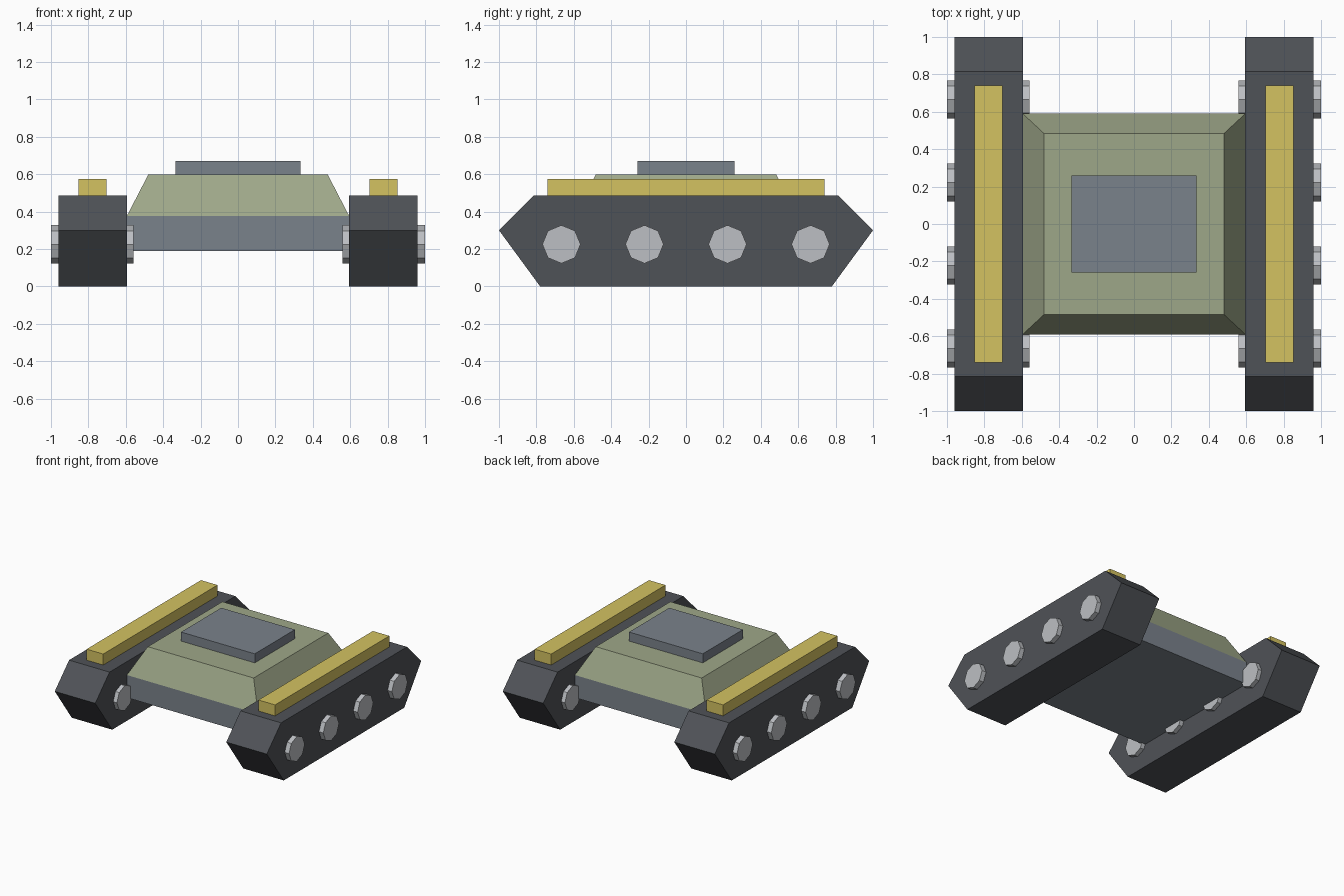
import bpy, bmesh, math
from mathutils import Matrix

if "Cube" in bpy.data.objects:
    bpy.data.objects.remove(bpy.data.objects["Cube"])


def material(name, rgb):
    lin = [(c / 255 / 12.92) if c / 255 <= 0.04045 else ((c / 255 + 0.055) / 1.055) ** 2.4 for c in rgb]
    m = bpy.data.materials.new(name)
    m.diffuse_color = (*lin, 1)
    m.use_nodes = True
    m.node_tree.nodes["Principled BSDF"].inputs["Base Color"].default_value = m.diffuse_color
    return m


TRACK = material("dark track", (79, 82, 87))
STEEL = material("blue grey steel", (122, 130, 139))
OLIVE = material("olive armour", (158, 167, 137))
YELLOW = material("yellow rail", (212, 194, 97))
WHEEL = material("light grey wheel", (188, 191, 195))


def finish(name, bm, mat):
    bmesh.ops.recalc_face_normals(bm, faces=bm.faces)
    me = bpy.data.meshes.new(name)
    bm.to_mesh(me)
    bm.free()
    me.materials.append(mat)
    ob = bpy.data.objects.new(name, me)
    bpy.context.collection.objects.link(ob)
    return ob


def block(name, x, y, z, mat, top=(1, 1)):
    """Box from (min, max) ranges; the top can be scaled in for a frustum."""
    bm = bmesh.new()
    bmesh.ops.create_cube(bm, size=1)
    for v in bm.verts:
        s = top if v.co.z > 0 else (1, 1)
        v.co.x = (x[0] + x[1]) / 2 + v.co.x * (x[1] - x[0]) * s[0]
        v.co.y = (y[0] + y[1]) / 2 + v.co.y * (y[1] - y[0]) * s[1]
        v.co.z = z[0] if v.co.z < 0 else z[1]
    return finish(name, bm, mat)


def track(name, x0, x1):
    half = [(0.78, 0), (1.0, 0.30), (0.815, 0.485)]
    profile = half + [(-y, z) for y, z in reversed(half)]
    bm = bmesh.new()
    face = bm.faces.new([bm.verts.new((x0, y, z)) for y, z in profile])
    ext = bmesh.ops.extrude_face_region(bm, geom=[face])
    for v in ext["geom"]:
        if isinstance(v, bmesh.types.BMVert):
            v.co.x = x1
    return finish(name, bm, TRACK)


def wheel(name, x, y):
    bm = bmesh.new()
    bmesh.ops.create_cone(bm, cap_ends=True, segments=8, radius1=0.102, radius2=0.102, depth=0.44,
                          matrix=Matrix.Translation((x, y, 0.225)) @ Matrix.Rotation(math.pi / 2, 4, 'Y'))
    return finish(name, bm, WHEEL)


# Hull: lower box, sloped upper armour, roof plate
block("lower_hull", (-0.595, 0.595), (-0.59, 0.59), (0.19, 0.375), STEEL)
block("upper_hull", (-0.595, 0.595), (-0.59, 0.59), (0.375, 0.597), OLIVE, top=(0.48 / 0.595, 0.483 / 0.59))
block("roof_plate", (-0.334, 0.334), (-0.26, 0.26), (0.597, 0.671), STEEL)

# Each side: track, rail on top, four wheels passing through the track
for side, s in (("left", -1), ("right", 1)):
    track(f"{side}_track", s * 0.594, s * 0.961)
    block(f"{side}_rail", tuple(sorted((s * 0.704, s * 0.854))), (-0.74, 0.74), (0.485, 0.575), YELLOW)
    for i in range(4):
        wheel(f"{side}_wheel_{i + 1}", s * 0.78, -0.666 + i * 0.444)
